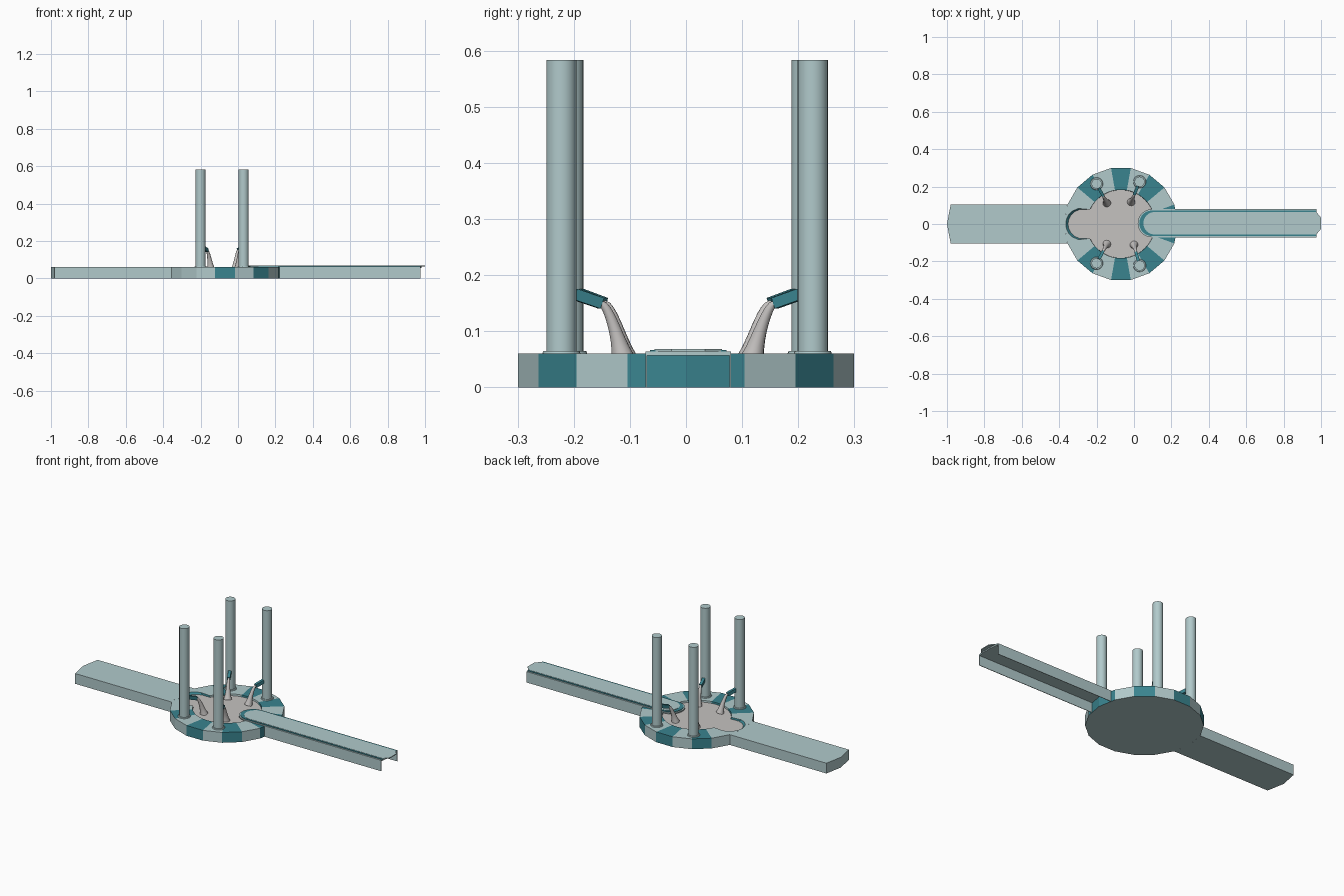
import bpy
import bmesh
from math import sin, cos, pi, radians, sqrt, degrees
from mathutils import Vector

cube = bpy.data.objects.get("Cube")
if cube:
    bpy.data.objects.remove(cube, do_unlink=True)


def material(name, rgb):
    m = bpy.data.materials.new(name)
    m.use_nodes = True
    m.diffuse_color = (*rgb, 1)
    m.node_tree.nodes["Principled BSDF"].inputs["Base Color"].default_value = (*rgb, 1)
    return m


PALE = material("pale_blue", (0.44, 0.59, 0.60))
TEAL = material("teal", (0.042, 0.23, 0.275))
GREY = material("water_grey", (0.56, 0.54, 0.53))


def finish(bm, name, mats, smooth=False):
    bmesh.ops.recalc_face_normals(bm, faces=bm.faces)
    me = bpy.data.meshes.new(name)
    bm.to_mesh(me)
    bm.free()
    for m in mats:
        me.materials.append(m)
    ob = bpy.data.objects.new(name, me)
    bpy.context.collection.objects.link(ob)
    if smooth:
        bpy.ops.object.select_all(action='DESELECT')
        ob.select_set(True)
        bpy.context.view_layer.objects.active = ob
        bpy.ops.object.shade_smooth_by_angle(angle=radians(40))
    return ob


def slab(name, outline, z0, z1, mat):
    """Extrude a flat outline between two heights."""
    bm = bmesh.new()
    low = [bm.verts.new((x, y, z0)) for x, y in outline]
    high = [bm.verts.new((x, y, z1)) for x, y in outline]
    bm.faces.new(low)
    bm.faces.new(high)
    for i in range(len(low)):
        j = (i + 1) % len(low)
        bm.faces.new((low[i], low[j], high[j], high[i]))
    return finish(bm, name, [mat])


def tube(name, rings, mat, sides=16):
    """Loft circles given as (centre, radius, axis)."""
    bm = bmesh.new()
    loops = []
    for c, r, axis in rings:
        q = Vector(axis).to_track_quat('Z', 'Y')
        loops.append([bm.verts.new(Vector(c) + q @ Vector((r * cos(t), r * sin(t), 0)))
                      for t in (2 * pi * k / sides for k in range(sides))])
    for a, b in zip(loops, loops[1:]):
        for k in range(sides):
            n = (k + 1) % sides
            bm.faces.new((a[k], a[n], b[n], b[k]))
    bm.faces.new(loops[0])
    bm.faces.new(loops[-1])
    return finish(bm, name, [mat], True)


# Round basin: 18 flat sides, keyhole pool, alternating colours
CX, R, H, FLOOR = -0.07, 0.304, 0.06, 0.05
POOL, LOBE_D, LOBE_R = 0.183, 0.21, 0.085
SUB = 4
COUNT = 18 * SUB


def pool_edge(a):
    """Distance from basin centre to the pool edge, and whether it is the lobe."""
    phi = abs(a - pi)
    k = LOBE_R ** 2 - (LOBE_D * sin(phi)) ** 2
    if phi < radians(30) and k > 0:
        r = LOBE_D * cos(phi) + sqrt(k)
        if r > POOL:
            return r, True
    return POOL, False


def segment_colour(a):
    """Mirrored bands, counted from the right-hand side."""
    fold = degrees(min(a, 2 * pi - a))
    if fold > 90:
        fold = 180 - fold
        if fold < 20:
            return 0
    return 1 if int(fold // 20) % 2 == 0 else 0


bm = bmesh.new()
rows = []
for i in range(COUNT):
    a = 2 * pi * i / COUNT
    local = (a % radians(20)) if i % SUB else 0
    ro = R * cos(radians(10)) / cos(local - radians(10))
    ri, lobe = pool_edge(a)
    rf = ri - (0.012 if lobe else 0.001)
    rows.append([bm.verts.new((CX + r * cos(a), r * sin(a), z))
                 for r, z in ((ro, 0), (ro, H), (ri, H), (rf, FLOOR))])
under = bm.verts.new((CX, 0, 0))
centre = bm.verts.new((CX, 0, FLOOR))
for i in range(COUNT):
    p, q = rows[i], rows[(i + 1) % COUNT]
    mid = 2 * pi * (i + 0.5) / COUNT
    band = segment_colour(mid)
    front_left = radians(220) < mid < radians(240)
    for k in range(3):
        f = bm.faces.new((p[k], q[k], q[k + 1], p[k + 1]))
        f.material_index = band
        if k == 0 and front_left:
            f.material_index = 0
        if k == 2 and pool_edge(mid)[1]:
            f.material_index = 1
    bm.faces.new((under, p[0], q[0]))
    bm.faces.new((centre, p[3], q[3])).material_index = 2
finish(bm, "basin", [PALE, TEAL, GREY])

# Solid approach ramp
W = 0.104
slab("solid_ramp", [(-1, 0), (-0.98, -W), (-0.356, -W), (CX - R, 0), (-0.356, W), (-0.98, W)],
     0, H, PALE)

# Hollow channel: side walls under a layered deck with a rounded inner end
Y0 = 0.004


def deck_outline(x0, half, tip):
    pts = [(x0 + half + half * cos(t), Y0 + half * sin(t))
           for t in (pi / 2 + pi * k / 16 for k in range(17))]
    return pts + [(0.975, Y0 - half), (tip, Y0 - 0.03), (tip, Y0 + 0.03), (0.975, Y0 + half)]


slab("deck_base", deck_outline(0.02, 0.075, 0.98), 0.057, 0.0635, PALE)
slab("deck_trim", deck_outline(0.028, 0.068, 0.98), 0.0632, 0.0665, TEAL)
slab("deck_surface", deck_outline(0.05, 0.06, 1.0), 0.0635, 0.068, PALE)
for side, label in ((1, "back"), (-1, "front")):
    y = Y0 + side * 0.075
    slab("channel_wall_" + label,
         [(0.215, y - 0.0015), (0.975, y - 0.0015), (0.975, y + 0.0015), (0.215, y + 0.0015)],
         0, 0.0635, PALE)

# Pillars, each with a foot ring, a spout and a falling stream
UP = (0, 0, 1)
for label, px, py, ex, ey in (("front_right", -0.2, -0.21, -0.145, -0.108),
                              ("back_right", -0.2, 0.215, -0.145, 0.112),
                              ("front_left", 0.03, -0.222, 0.0, -0.112),
                              ("back_left", 0.03, 0.226, -0.015, 0.118)):
    tube("pillar_" + label, [((px, py, 0.06), 0.027, UP), ((px, py, 0.583), 0.027, UP)],
         PALE, 24)
    tube("pillar_foot_" + label, [((px, py, 0.06), 0.034, UP), ((px, py, 0.065), 0.032, UP)],
         PALE, 24)
    inward = Vector((ex - px, ey - py, 0)).normalized()
    base = Vector((px, py, 0))
    aim = inward - Vector((0, 0, 0.33))
    start = base + inward * 0.024 + Vector((0, 0, 0.166))
    end = start + aim.normalized() * 0.052

    # Spout
    bm = bmesh.new()
    bmesh.ops.create_cube(bm, size=1)
    quat = aim.to_track_quat('X', 'Z')
    for v in bm.verts:
        v.co = (start + end) / 2 + quat @ Vector((v.co.x * 0.052, v.co.y * 0.016, v.co.z * 0.02))
    finish(bm, "spout_" + label, [TEAL])

    # Stream
    target = Vector((ex, ey, FLOOR))
    flat = Vector((target.x - end.x, target.y - end.y, 0))
    rings = []
    for k in range(9):
        t = k / 8
        c = end + flat * t
        c.z = end.z + (FLOOR - end.z) * t ** 1.6
        slope = flat + Vector((0, 0, (FLOOR - end.z) * 1.6 * t ** 0.6))
        rings.append((c, 0.006 + 0.008 * t + 0.008 * t ** 6, slope))
    tube("stream_" + label, rings, GREY, 12)
